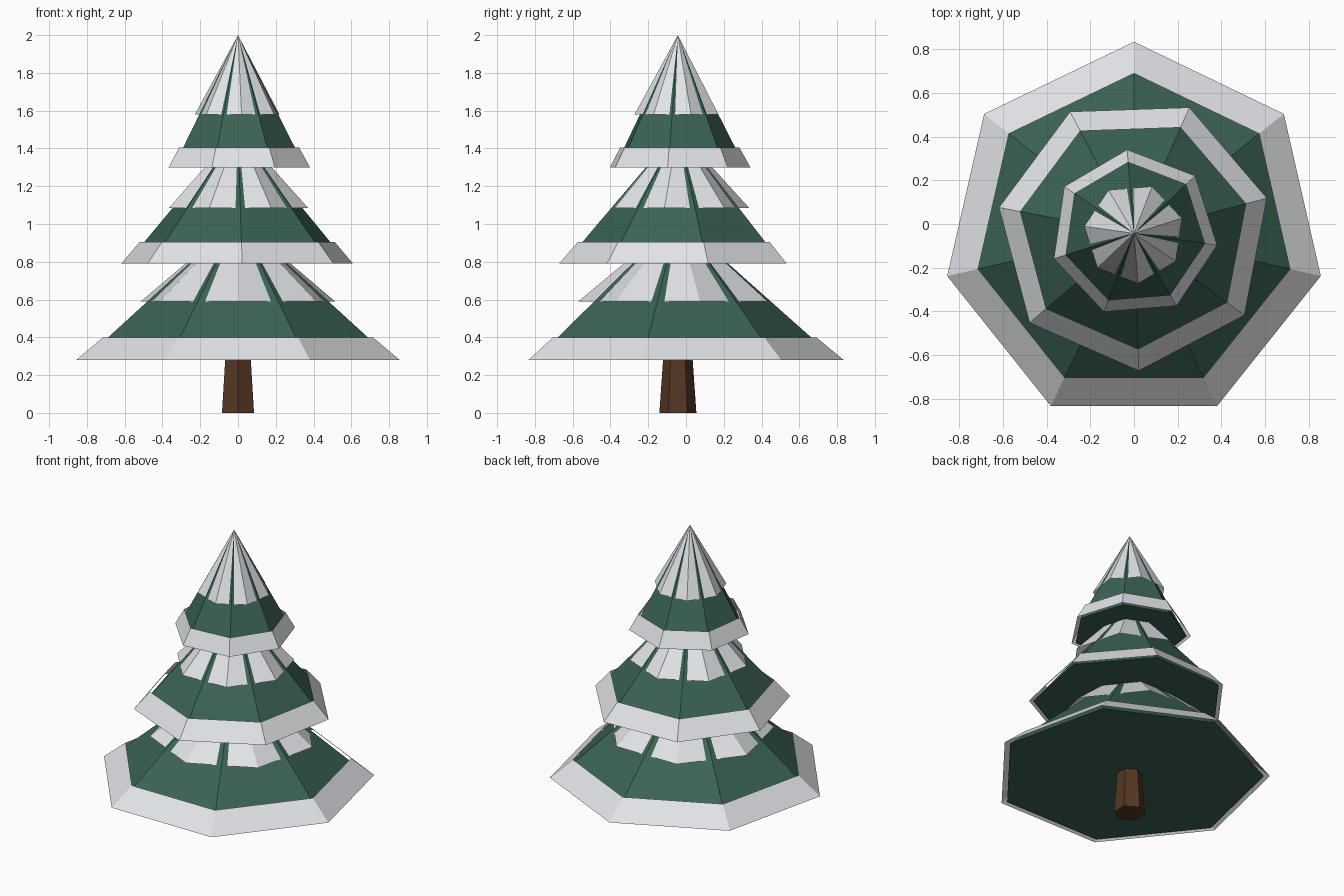
import bpy, bmesh
from math import sin, cos, pi, radians

cube = bpy.data.objects.get("Cube")
if cube:
    bpy.data.objects.remove(cube, do_unlink=True)

AXIS_Y = -0.043
SIDES = 7


def material(name, rgb):
    m = bpy.data.materials.new(name)
    m.use_nodes = True
    m.diffuse_color = (*rgb, 1)
    bsdf = next(n for n in m.node_tree.nodes if n.type == 'BSDF_PRINCIPLED')
    bsdf.inputs["Base Color"].default_value = (*rgb, 1)
    return m


needles = material("needle green", (0.043, 0.125, 0.088))
snow = material("snow white", (0.79, 0.80, 0.83))
bark = material("bark brown", (0.088, 0.038, 0.017))


def frustum(name, mat, sides, turn, low, high, base=False, top=False):
    """Faceted ring between (radius, z) pairs; zero upper radius makes a cone."""
    bm = bmesh.new()

    def ring(r, z):
        angles = [radians(turn) + 2 * pi * i / sides for i in range(sides)]
        return [bm.verts.new((r * cos(a), r * sin(a), z)) for a in angles]

    lower = ring(*low)
    if high[0] > 0:
        upper = ring(*high)
    else:
        upper = [bm.verts.new((0, 0, high[1]))] * sides
    for i in range(sides):
        j = (i + 1) % sides
        corners = [lower[i], lower[j], upper[j], upper[i]]
        bm.faces.new(list(dict.fromkeys(corners)))
    if base:
        bm.faces.new(lower[::-1])
    if top:
        bm.faces.new(upper)
    mesh = bpy.data.meshes.new(name)
    bm.to_mesh(mesh)
    bm.free()
    mesh.materials.append(mat)
    obj = bpy.data.objects.new(name, mesh)
    obj.location.y = AXIS_Y
    bpy.context.collection.objects.link(obj)
    return obj


# Trunk
frustum("trunk", bark, 6, 90, (0.098, 0), (0.077, 0.3), base=True, top=True)

# Tiers: turn, rim z, green radius, apex z, band lower/upper radius, band top z, cap z
tiers = {
    "lower": (90, 0.28, 0.84, 1.028, 0.878, 0.733, 0.40, 0.59),
    "middle": (-88, 0.79, 0.603, 1.50, 0.63, 0.53, 0.905, 1.085),
    "upper": (94.7, 1.30, 0.358, 2.0, 0.385, 0.327, 1.405, 1.58),
}
for name, (turn, rim, r, apex, r0, r1, band_top, cap) in tiers.items():
    # Green cone of branches with a closed underside
    frustum(name + "_branches", needles, SIDES, turn, (r, rim), (0, apex), base=True)
    # Snow band wrapped around the rim
    frustum(name + "_snow_band", snow, SIDES, turn, (r0, rim), (r1, band_top))
    # Snow cap turned half a side, so the green corners show through it
    cap_r = 1.072 * r * (apex - cap) / (apex - rim)
    frustum(name + "_snow_cap", snow, SIDES, turn + 180 / SIDES, (cap_r, cap), (0, apex))
